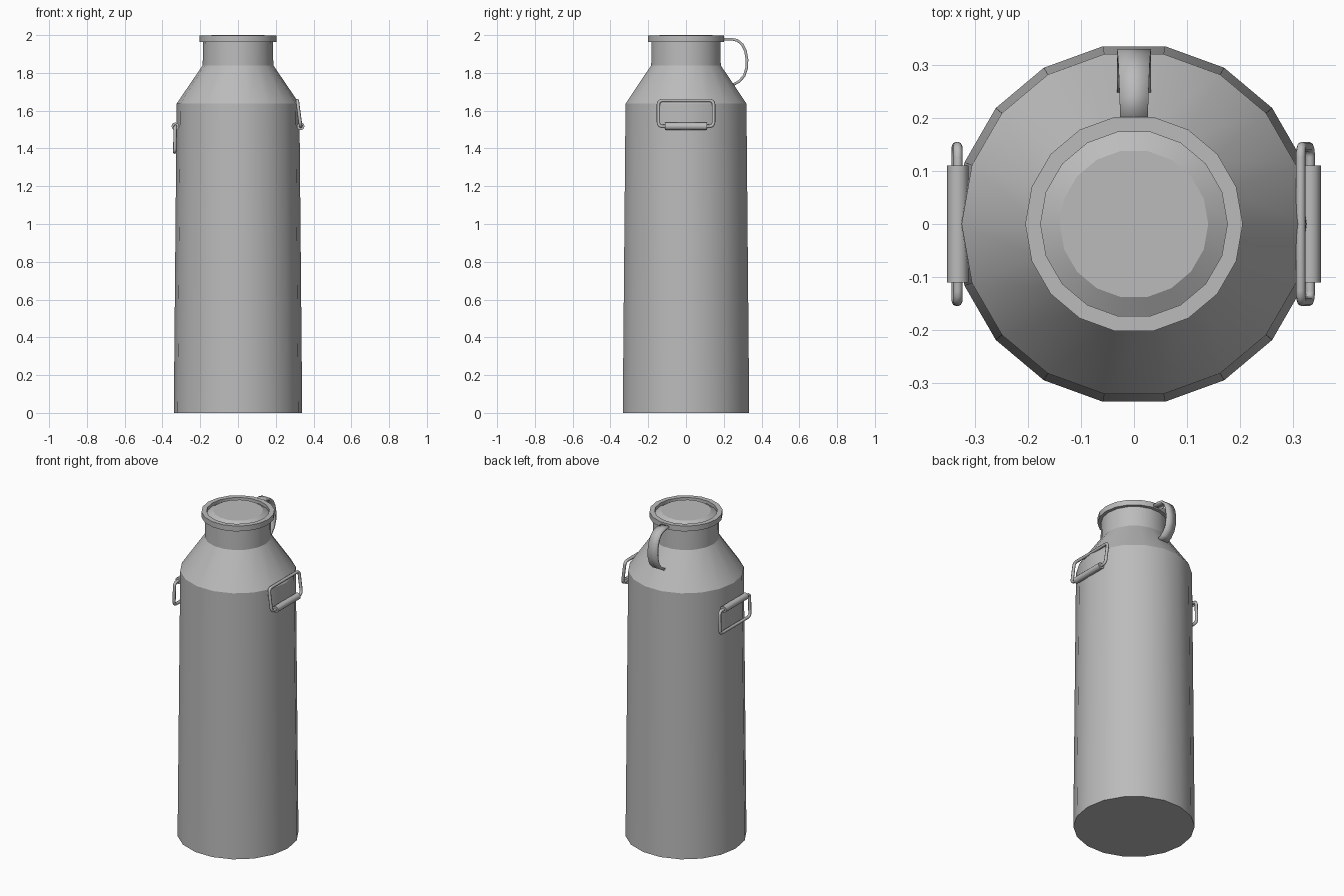
import bpy, bmesh, math
from mathutils import Vector

if "Cube" in bpy.data.objects:
    bpy.data.objects.remove(bpy.data.objects["Cube"], do_unlink=True)

metal = bpy.data.materials.new("grey metal")
metal.use_nodes = True
GREY = (0.5, 0.5, 0.5, 1)
metal.diffuse_color = GREY
metal.node_tree.nodes["Principled BSDF"].inputs["Base Color"].default_value = GREY
SIDES = 18


def finish(name, bm, angle=30):
    bmesh.ops.recalc_face_normals(bm, faces=bm.faces)
    mesh = bpy.data.meshes.new(name)
    bm.to_mesh(mesh)
    bm.free()
    mesh.materials.append(metal)
    ob = bpy.data.objects.new(name, mesh)
    bpy.context.collection.objects.link(ob)
    bpy.ops.object.select_all(action="DESELECT")
    ob.select_set(True)
    bpy.context.view_layer.objects.active = ob
    bpy.ops.object.shade_smooth_by_angle(angle=math.radians(angle))
    return ob


def bridge(bm, a, b):
    n = len(a)
    for i in range(n):
        bm.faces.new((a[i], a[(i + 1) % n], b[(i + 1) % n], b[i]))


def lathe(name, profile):
    """Turn a list of (radius, height) pairs and cap both ends."""
    bm = bmesh.new()
    rings = []
    for r, z in profile:
        angles = [math.tau * i / SIDES for i in range(SIDES)]
        rings.append([bm.verts.new((r * math.cos(a), r * math.sin(a), z)) for a in angles])
    for a, b in zip(rings, rings[1:]):
        bridge(bm, a, b)
    bm.faces.new(rings[0])
    bm.faces.new(rings[-1])
    return finish(name, bm)


def tube(name, path, radius, closed, sides=8):
    """Sweep a circle along a path that lies in a plane containing the y axis."""
    bm = bmesh.new()
    n = len(path)
    flat = (path[0] - path[n // 3]).cross(path[0] - path[2 * n // 3]) if closed else Vector((1, 0, 0))
    flat.normalize()
    rings = []
    for i, p in enumerate(path):
        after = path[(i + 1) % n] if closed else path[min(i + 1, n - 1)]
        before = path[i - 1] if closed else path[max(i - 1, 0)]
        side = (after - before).normalized().cross(flat)
        angles = [math.tau * k / sides for k in range(sides)]
        rings.append([bm.verts.new(p + radius * (math.cos(a) * flat + math.sin(a) * side)) for a in angles])
    for i in range(n if closed else n - 1):
        bridge(bm, rings[i], rings[(i + 1) % n])
    if not closed:
        bm.faces.new(rings[0])
        bm.faces.new(rings[-1])
    return finish(name, bm, 50)


# Tapered can with sloping shoulder and neck
lathe("can_body", [(0.34, 0), (0.325, 1.637), (0.187, 1.84), (0.185, 1.968)])

# Lid with a groove around its raised centre
lathe("lid", [(0.185, 1.964), (0.205, 1.964), (0.205, 1.997), (0.176, 1.997),
              (0.176, 1.978), (0.14, 2.0)])


# Carrying handles: one raised against the shoulder, one hanging
def carrying_handle(name, side, lean, height):
    pivot = Vector((side * 0.332, 0, 1.517))
    half, fillet = 0.146, 0.02
    up = math.copysign(1, height)
    path = []
    corners = [(1, 1, 0), (-1, 1, 90), (-1, 0, 180), (1, 0, 270)]
    for sy, top, start in corners:
        cy = sy * (half - fillet)
        ch = abs(height) - fillet if top else fillet
        for k in range(5):
            a = math.radians(start + k * 22.5)
            h = ch + fillet * math.sin(a)
            path.append(pivot + Vector((lean * h / abs(height), cy + fillet * math.cos(a), up * h)))
    tube(name + "_wire", path, 0.009, True)
    tube(name + "_sleeve", [pivot + Vector((0, y, 0)) for y in (-0.11, 0.11)], 0.02, False, 12)


carrying_handle("left_handle", 1, -0.018, 0.137)
carrying_handle("right_handle", -1, -0.003, -0.137)

# Curved strap joining the lid to the shoulder at the back
strap = [(0.19, 1.979), (0.24, 1.979), (0.272, 1.972), (0.298, 1.95), (0.315, 1.915), (0.323, 1.87),
         (0.321, 1.825), (0.308, 1.785), (0.282, 1.755), (0.245, 1.735)]
bm = bmesh.new()
rows = []
for i, (y, z) in enumerate(strap):
    w = 0.026 + 0.006 * min(1, i / 5)
    rows.append([bm.verts.new((x, y, z)) for x in (-w, w)])
for a, b in zip(rows, rows[1:]):
    bm.faces.new((a[0], a[1], b[1], b[0]))
lid_strap = finish("lid_strap", bm, 40)
solid = lid_strap.modifiers.new("thickness", "SOLIDIFY")
solid.thickness = 0.014
solid.offset = 0
